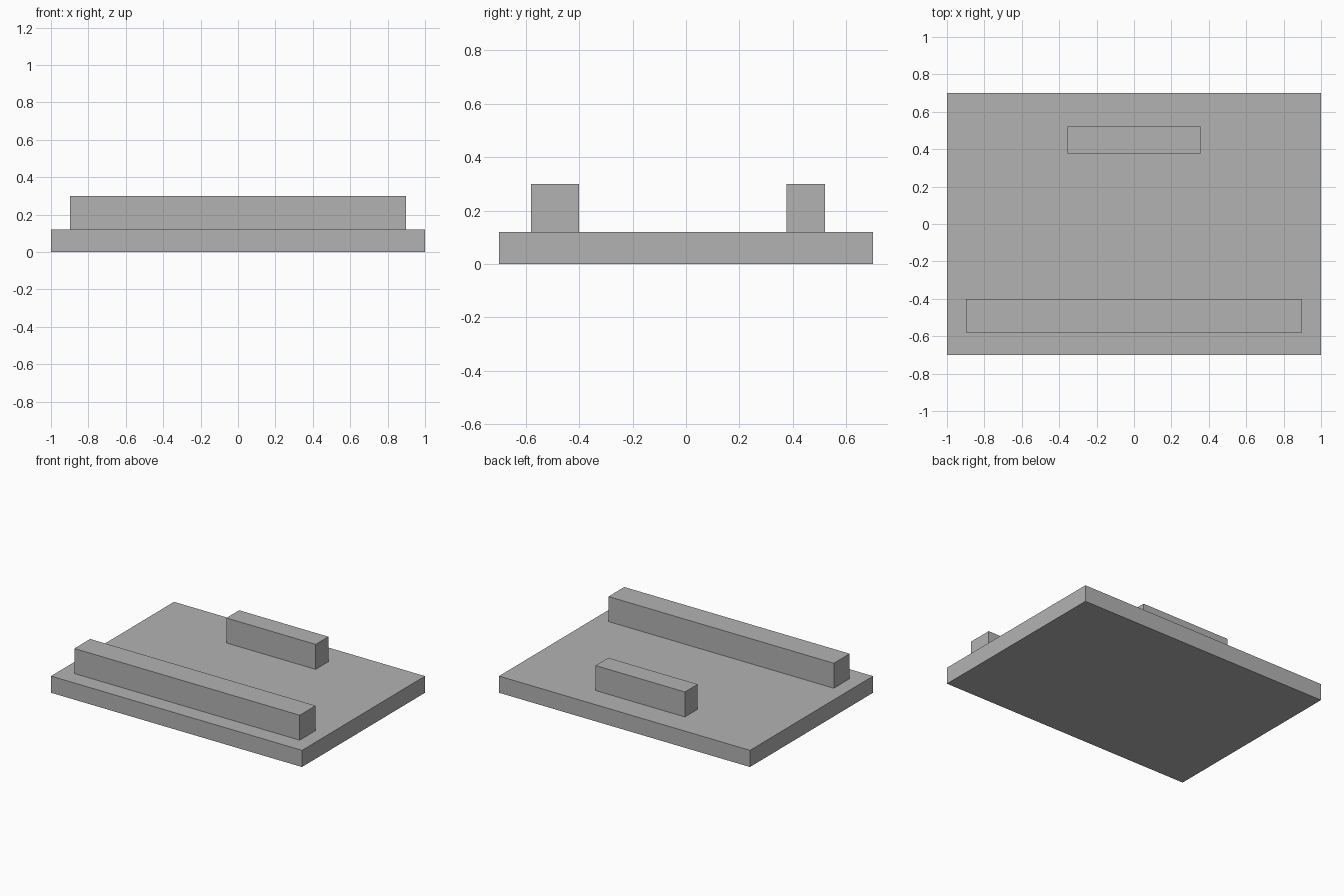
import bpy

# Remove the default cube
default = bpy.data.objects.get("Cube")
if default:
    bpy.data.objects.remove(default, do_unlink=True)

# Single plain grey
grey = bpy.data.materials.new("plain_grey")
grey.use_nodes = True
colour = (0.45, 0.45, 0.45, 1)
grey.diffuse_color = colour
grey.node_tree.nodes["Principled BSDF"].inputs["Base Color"].default_value = colour


def box(name, low, high):
    """Axis-aligned block between two corners."""
    centre = [(a + b) / 2 for a, b in zip(low, high)]
    bpy.ops.mesh.primitive_cube_add(size=1, location=centre)
    block = bpy.context.object
    block.name = name
    block.scale = [b - a for a, b in zip(low, high)]
    bpy.ops.object.transform_apply(location=False, rotation=False, scale=True)
    block.data.materials.append(grey)


PLATE_TOP = 0.12
BAR_TOP = 0.3

# Flat base with a long front bar and a short rear bar standing on it
box("base_plate", (-1, -0.7, 0), (1, 0.7, PLATE_TOP))
box("front_bar", (-0.898, -0.58, PLATE_TOP), (0.898, -0.4, BAR_TOP))
box("rear_bar", (-0.356, 0.376, PLATE_TOP), (0.356, 0.521, BAR_TOP))
